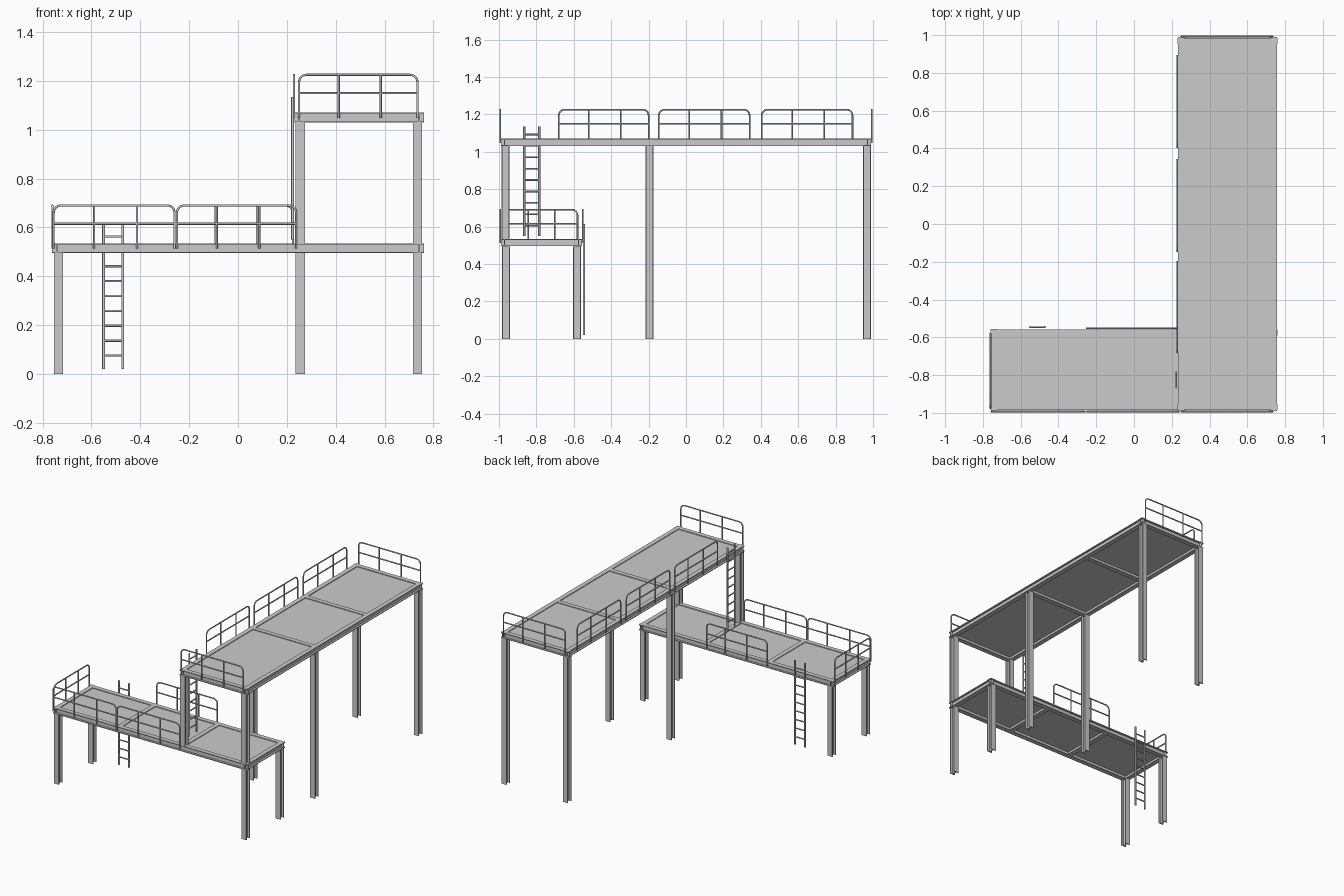
import bpy, bmesh
from math import sin, cos, pi
from mathutils import Vector

if "Cube" in bpy.data.objects:
    bpy.data.objects.remove(bpy.data.objects["Cube"])


def add_mesh(name, bm):
    bmesh.ops.recalc_face_normals(bm, faces=bm.faces)
    me = bpy.data.meshes.new(name)
    bm.to_mesh(me)
    bm.free()
    ob = bpy.data.objects.new(name, me)
    bpy.context.collection.objects.link(ob)
    return ob


def ibeam(name, p0, p1, depth_axis, w, h, t=0.005):
    """I-section from p0 to p1; the web runs along depth_axis."""
    p0, p1, v = Vector(p0), Vector(p1), Vector(depth_axis)
    u = v.cross((p1 - p0).normalized())
    a, b, c = w / 2, h / 2, t / 2
    half = [(a, -b), (a, -b + t), (c, -b + t), (c, b - t), (a, b - t), (a, b)]
    profile = half + [(-x, y) for x, y in reversed(half)]
    bm = bmesh.new()
    face = bm.faces.new([bm.verts.new(p0 + u * x + v * y) for x, y in profile])
    ext = bmesh.ops.extrude_face_region(bm, geom=[face], use_keep_orig=True)
    verts = [g for g in ext["geom"] if isinstance(g, bmesh.types.BMVert)]
    bmesh.ops.translate(bm, verts=verts, vec=p1 - p0)
    return add_mesh(name, bm)


def box(name, lo, hi):
    bm = bmesh.new()
    bmesh.ops.create_cube(bm, size=1)
    lo, hi = Vector(lo), Vector(hi)
    bmesh.ops.scale(bm, verts=bm.verts, vec=hi - lo)
    bmesh.ops.translate(bm, verts=bm.verts, vec=(lo + hi) / 2)
    return add_mesh(name, bm)


def tubes(name, paths, r):
    """Round tubes along several point paths, as one mesh object."""
    cu = bpy.data.curves.new(name, 'CURVE')
    cu.dimensions = '3D'
    cu.bevel_depth, cu.bevel_resolution, cu.use_fill_caps = r, 2, True
    for path in paths:
        sp = cu.splines.new('POLY')
        sp.points.add(len(path) - 1)
        for pt, co in zip(sp.points, path):
            pt.co = (*co, 1)
    tmp = bpy.data.objects.new(name + "_path", cu)
    bpy.context.collection.objects.link(tmp)
    dg = bpy.context.evaluated_depsgraph_get()
    me = bpy.data.meshes.new_from_object(tmp.evaluated_get(dg))
    bpy.data.objects.remove(tmp)
    ob = bpy.data.objects.new(name, me)
    bpy.context.collection.objects.link(ob)
    me.shade_smooth()
    return ob


def railing(name, start, end, deck):
    """Guard rail with rounded top corners, mid rail and two inner posts."""
    p, q = Vector((*start, 0)), Vector((*end, 0))
    L = (q - p).length
    d = (q - p) / L
    bot, mid, top, rad = deck - 0.022, deck + 0.08, deck + 0.155, 0.03

    def at(s, z):
        return p + d * s + Vector((0, 0, z))
    arc = [(rad - rad * cos(i * pi / 12), top - rad + rad * sin(i * pi / 12)) for i in range(7)]
    hoop = [(0, bot)] + arc + [(L - s, z) for s, z in reversed(arc)] + [(L, bot)]
    paths = [[at(s, z) for s, z in hoop], [at(0, mid), at(L, mid)]]
    paths += [[at(s, bot), at(s, top)] for s in (L * 0.335, L * 0.69)]
    tubes(name, paths, 0.0045)


def ladder(name, start, end, z0, z1, n):
    (x0, y0), (x1, y1) = start, end
    tubes(name + "_stiles", [[(x, y, z0), (x, y, z1)] for x, y in (start, end)], 0.006)
    zs = [z0 + 0.055 + 0.061 * i for i in range(n)]
    tubes(name + "_rungs", [[(x0, y0, z), (x1, y1, z)] for z in zs], 0.0045)


BW, BH = 0.032, 0.04
UP = (0, 0, 1)


def platform(name, xs, ys, top):
    """Frame of I-beams at the x and y lines given, with recessed deck plates."""
    z, o = top - BH / 2, 0.019
    long_x = xs[-1] - xs[0] > ys[-1] - ys[0]
    for i, x in enumerate(xs):
        e = o if i in (0, len(xs) - 1) else -0.004
        ibeam(f"{name}_y_beam_{i}", (x, ys[0] - e, z), (x, ys[-1] + e, z), UP, BW, BH - (0.0006 if long_x else 0))
    for i, y in enumerate(ys):
        e = o if i in (0, len(ys) - 1) else -0.004
        ibeam(f"{name}_x_beam_{i}", (xs[0] - e, y, z), (xs[-1] + e, y, z), UP, BW, BH - (0 if long_x else 0.0006))
    for i in range(len(xs) - 1):
        for j in range(len(ys) - 1):
            box(f"{name}_deck_plate_{i}_{j}", (xs[i] + 0.003, ys[j] + 0.003, top - 0.011),
                (xs[i + 1] - 0.003, ys[j + 1] - 0.003, top - 0.003 - 0.0025))


# platforms
LOW, HIGH = 0.535, 1.07
platform("lower", (-0.742, -0.25, 0.25, 0.742), (-0.97, -0.575), LOW)
platform("upper", (0.25, 0.742), (-0.97, -0.195, 0.39, 0.97), HIGH)

# columns: x, y, bottom, top
columns = [(-0.735, -0.963, 0, LOW - BH), (-0.735, -0.582, 0, LOW - BH),
           (0.735, -0.963, 0, LOW - BH), (0.735, -0.582, 0, LOW - BH)]
for x in (0.255, 0.735):
    columns += [(x, -0.965, LOW, HIGH - BH), (x, -0.195, 0, HIGH - BH), (x, 0.967, 0, HIGH - BH)]
for i, (x, y, z0, z1) in enumerate(columns):
    ibeam(f"column_{i}", (x, y, z0), (x, y, z1), (0, 1, 0), 0.038, 0.043, 0.006)

# lower guard rails
railing("lower_front_rail_a", (-0.755, -0.993), (-0.26, -0.993), LOW)
railing("lower_front_rail_b", (-0.25, -0.993), (0.238, -0.993), LOW)
railing("lower_back_rail", (-0.25, -0.552), (0.225, -0.552), LOW)
railing("lower_end_rail", (-0.76, -0.975), (-0.76, -0.58), LOW)

# upper guard rails
for name, y in (("front", -0.993), ("back", 0.993)):
    railing(f"upper_{name}_rail", (0.25, y), (0.735, y), HIGH)
for i, (a, b) in enumerate(((-0.68, -0.2), (-0.145, 0.34), (0.405, 0.89))):
    railing(f"upper_side_rail_{i}", (0.229, a), (0.229, b), HIGH)

# ladders
ladder("lower_ladder", (-0.55, -0.546), (-0.472, -0.546), 0.02, 0.615, 9)
ladder("upper_ladder", (0.224, -0.865), (0.224, -0.785), LOW + 0.015, 1.135, 9)
